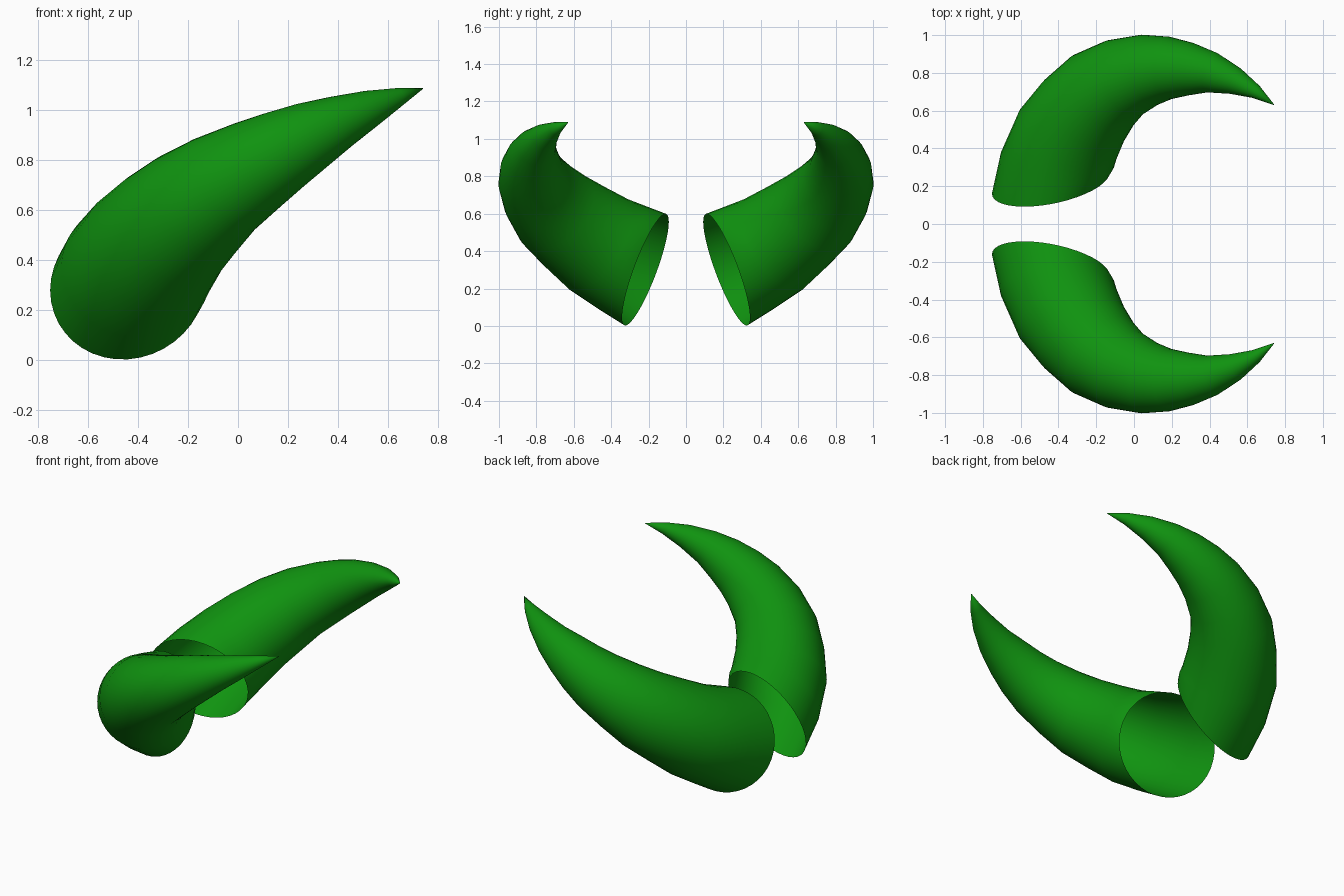
import bpy, bmesh, math
from mathutils import Vector

if "Cube" in bpy.data.objects:
    bpy.data.objects.remove(bpy.data.objects["Cube"])

SIDES = 40
# spine of one horn: x, y, z, radius
SPINE = [
    (-.44, .217, .301, .318), (-.405, .34, .365, .303), (-.353, .465, .435, .288),
    (-.272, .59, .527, .267), (-.175, .697, .613, .247), (-.06, .77, .70, .219),
    (.075, .815, .78, .191), (.185, .826, .842, .166), (.295, .82, .90, .14),
    (.41, .802, .955, .108), (.535, .757, 1.01, .073), (.645, .70, 1.054, .037),
    (.74, .632, 1.088, .002),
]
points = [Vector(p[:3]) for p in SPINE]
last = len(points) - 1


def direction(i):
    # the open base is cut at its own angle
    if i == 0:
        return Vector((-.19, .92, .345)).normalized()
    t = (points[min(i + 1, last)] - points[i - 1]).normalized()
    if i == 1:
        t = (t + Vector((-.19, .92, .345)) * .8).normalized()
    return t


# tapered tube swept along the spine, open at the base
bm = bmesh.new()
rings = []
side = Vector((1, 0, 0))
for i, p in enumerate(points):
    t = direction(i)
    side = (side - t * side.dot(t)).normalized()
    up = t.cross(side)
    r = SPINE[i][3]
    rings.append([bm.verts.new(p + r * (side * math.cos(a) + up * math.sin(a)))
                  for a in (2 * math.pi * k / SIDES for k in range(SIDES))])
for a, b in zip(rings, rings[1:]):
    for k in range(SIDES):
        n = (k + 1) % SIDES
        bm.faces.new((a[k], a[n], b[n], b[k]))
bm.faces.new(rings[-1])
for f in bm.faces:
    f.smooth = True
mesh = bpy.data.meshes.new("horns")
bm.to_mesh(mesh)
bm.free()

horns = bpy.data.objects.new("horns", mesh)
bpy.context.collection.objects.link(horns)

# second horn mirrored across y = 0
mirror = horns.modifiers.new("mirror", 'MIRROR')
mirror.use_axis = (False, True, False)
mirror.use_mirror_merge = False

green = bpy.data.materials.new("green")
green.diffuse_color = (.005, .29, .005, 1)
green.use_nodes = True
green.node_tree.nodes["Principled BSDF"].inputs["Base Color"].default_value = green.diffuse_color
mesh.materials.append(green)
